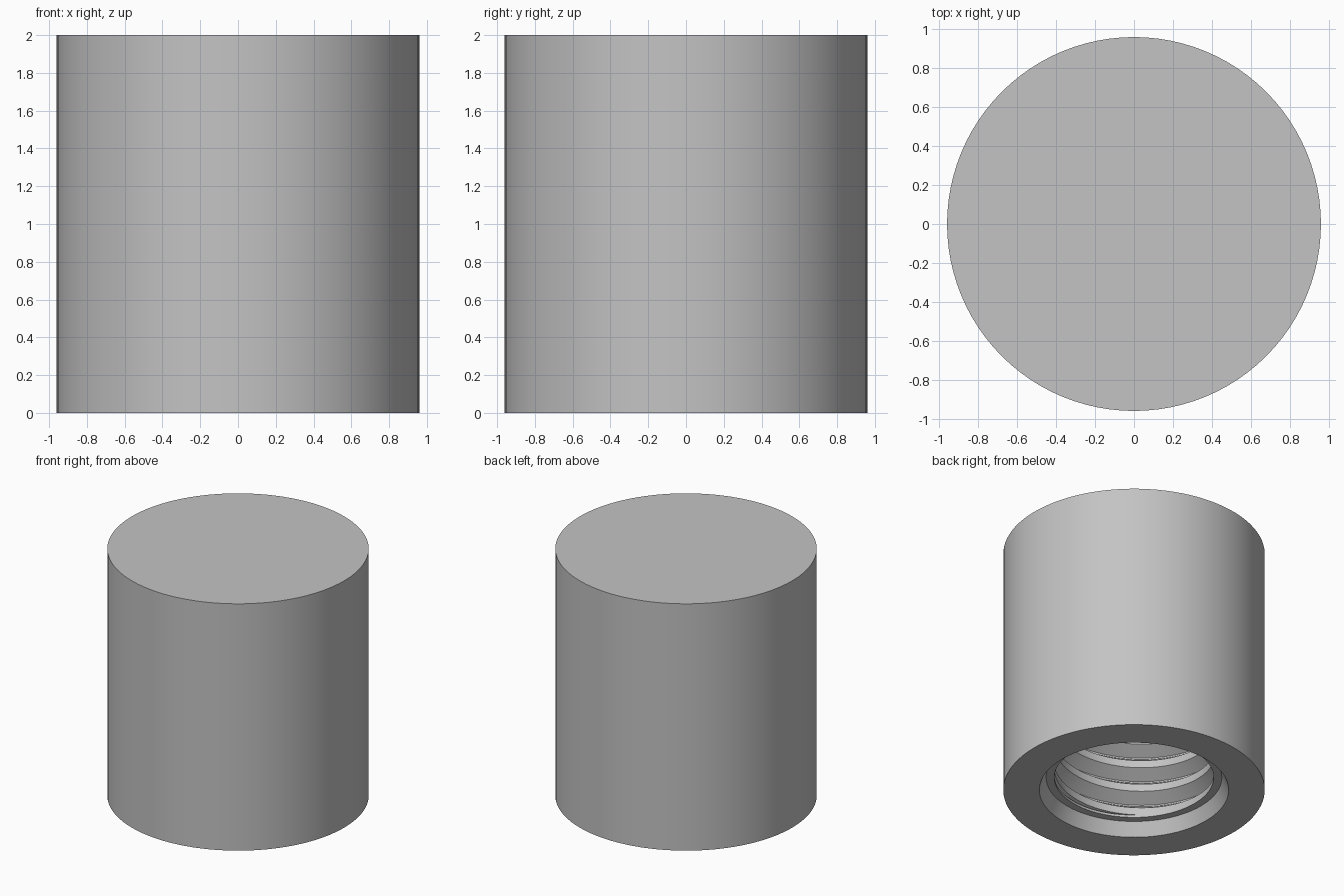
import bpy
import bmesh
import math

cube = bpy.data.objects.get("Cube")
if cube:
    bpy.data.objects.remove(cube, do_unlink=True)

SEGMENTS = 96
HEIGHT, OUTER = 2.0, 0.96
MINOR, MAJOR, PITCH = 0.585, 0.68, 0.2
LEDGE, BORE_TOP = 0.105, 1.7

grey = bpy.data.materials.new("plain grey")
grey.use_nodes = True
colour = (0.55, 0.55, 0.55, 1)
grey.diffuse_color = colour
grey.node_tree.nodes["Principled BSDF"].inputs["Base Color"].default_value = colour


def sweep(name, column):
    """Join profile columns around z; column(turn) gives (radius, height) points."""
    bm = bmesh.new()
    columns = []
    for i in range(SEGMENTS + 1):
        turn = i / SEGMENTS
        a = turn * math.tau
        columns.append([bm.verts.new((r * math.cos(a), r * math.sin(a), z))
                        for r, z in column(turn)])
    for left, right in zip(columns, columns[1:]):
        for k in range(len(left) - 1):
            bm.faces.new((left[k], right[k], right[k + 1], left[k + 1]))
    bmesh.ops.remove_doubles(bm, verts=bm.verts, dist=0.0001)
    bmesh.ops.dissolve_degenerate(bm, edges=bm.edges, dist=0.0001)
    mesh = bpy.data.meshes.new(name)
    bm.to_mesh(mesh)
    bm.free()
    mesh.materials.append(grey)
    obj = bpy.data.objects.new(name, mesh)
    bpy.context.collection.objects.link(obj)
    bpy.ops.object.select_all(action='DESELECT')
    obj.select_set(True)
    bpy.context.view_layer.objects.active = obj
    bpy.ops.object.shade_smooth_by_angle(angle=math.radians(30))
    return obj


# Solid outer body with chamfered mouth and a flat ledge below the thread
def body_column(turn):
    return [(MINOR, LEDGE + 0.02), (MINOR, LEDGE), (0.645, LEDGE), (0.695, 0),
            (OUTER, 0), (OUTER, HEIGHT), (0, HEIGHT)]


# Helical internal thread: crest, widening flank, root, narrowing flank
def thread_column(turn):
    tooth = [(MINOR, 0), (MINOR, 0.3), (MAJOR, 0.62), (MAJOR, 0.68)]
    points = []
    for k in range(-1, math.ceil(BORE_TOP / PITCH) + 1):
        for r, part in tooth:
            z = (k + part + turn) * PITCH
            points.append((r, min(max(z, LEDGE + 0.01), BORE_TOP)))
    # Closed end of the bore
    points.append((0, BORE_TOP))
    return points[::-1]


sweep("outer_body", body_column)
sweep("threaded_bore", thread_column)
